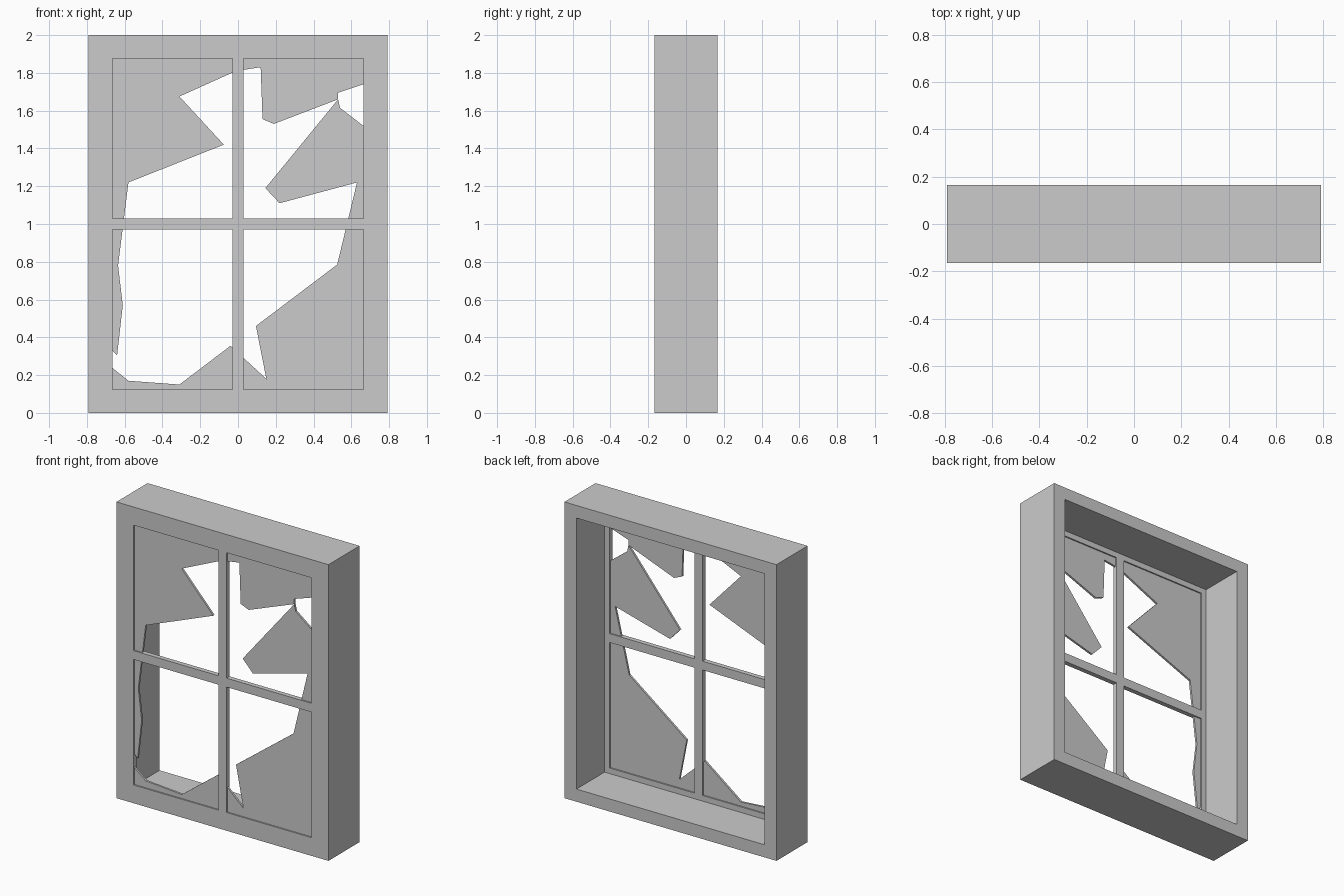
import bpy
import bmesh

# Remove the default object
cube = bpy.data.objects.get("Cube")
if cube:
    bpy.data.objects.remove(cube, do_unlink=True)

# Single plain grey for everything
grey = bpy.data.materials.new("plain_grey")
grey.use_nodes = True
colour = (0.6, 0.6, 0.6, 1.0)
grey.diffuse_color = colour
grey.node_tree.nodes["Principled BSDF"].inputs["Base Color"].default_value = colour

FRONT, BACK = -0.166, 0.166      # depth of the casing
LIP = -0.134                     # rear of the thin front lip
MIDDLE = 1.0                     # height of the window centre
OPEN_X, OPEN_Z = 0.665, 0.877    # half size of the front opening
BAR = 0.03                       # half width of a glazing bar


def finish(name, bm):
    """Turn a bmesh into a named, flat shaded object."""
    bmesh.ops.recalc_face_normals(bm, faces=bm.faces[:])
    mesh = bpy.data.meshes.new(name)
    bm.to_mesh(mesh)
    bm.free()
    mesh.materials.append(grey)
    obj = bpy.data.objects.new(name, mesh)
    bpy.context.scene.collection.objects.link(obj)
    return obj


def prism(name, outline, y0, y1):
    """Extrude an (x, z) outline along y."""
    bm = bmesh.new()
    face = bm.faces.new([bm.verts.new((x, y0, z)) for x, z in outline])
    extruded = bmesh.ops.extrude_face_region(bm, geom=[face])["geom"]
    moved = [g for g in extruded if isinstance(g, bmesh.types.BMVert)]
    bmesh.ops.translate(bm, verts=moved, vec=(0, y1 - y0, 0))
    return finish(name, bm)


def bar(name, x0, x1, z0, z1):
    """Straight glazing bar, as deep as the lip."""
    return prism(name, [(x0, z0), (x1, z0), (x1, z1), (x0, z1)], FRONT, LIP)


def ring_frame(name, profile):
    """Sweep a closed profile of (half width, half height, y) around the window."""
    bm = bmesh.new()
    rings = []
    for half_x, half_z, y in profile:
        corners = [(-half_x, -half_z), (half_x, -half_z), (half_x, half_z), (-half_x, half_z)]
        rings.append([bm.verts.new((x, y, MIDDLE + z)) for x, z in corners])
    for i, ring in enumerate(rings):
        following = rings[(i + 1) % len(rings)]
        for j in range(len(ring)):
            k = (j + 1) % len(ring)
            bm.faces.new((ring[j], ring[k], following[k], following[j]))
    return finish(name, bm)


# Casing: outer box, wide rear recess and narrower front lip
ring_frame("window_frame", [
    (0.792, 1.0, FRONT),
    (0.792, 1.0, BACK),
    (0.702, 0.915, BACK),
    (0.702, 0.915, LIP),
    (OPEN_X, OPEN_Z, LIP),
    (OPEN_X, OPEN_Z, FRONT),
])

# Glazing bars: one upright and two side arms
bar("upright_bar", -BAR, BAR, MIDDLE - OPEN_Z, MIDDLE + OPEN_Z)
bar("right_cross_bar", -OPEN_X, -BAR, MIDDLE - BAR, MIDDLE + BAR)
bar("left_cross_bar", BAR, OPEN_X, MIDDLE - BAR, MIDDLE + BAR)

# Broken glass, tucked slightly into the lip
EDGE = OPEN_X + 0.005
TOP, BOTTOM = MIDDLE + OPEN_Z + 0.005, MIDDLE - OPEN_Z - 0.005
GLASS_FRONT, GLASS_BACK = -0.157, -0.143

# Glass left along the top and the model's right side
prism("upper_broken_glass", [
    (-EDGE, TOP), (-EDGE, 0.335), (-0.64, 0.305), (-0.61, 0.57),
    (-0.635, 0.78), (-0.605, 1.02), (-0.58, 1.22), (-0.075, 1.42),
    (-0.31, 1.675), (-0.01, 1.81), (0.12, 1.83), (0.13, 1.555),
    (0.19, 1.53), (0.53, 1.66), (0.53, 1.695), (EDGE, 1.742), (EDGE, TOP),
], GLASS_FRONT, GLASS_BACK)

# Glass left along the bottom and the model's left side
prism("lower_broken_glass", [
    (EDGE, BOTTOM), (EDGE, 1.515), (0.54, 1.615), (0.53, 1.66),
    (0.145, 1.19), (0.22, 1.11), (0.63, 1.22), (0.525, 0.785),
    (0.095, 0.46), (0.15, 0.18), (-0.04, 0.355), (-0.31, 0.15),
    (-0.58, 0.17), (-EDGE, 0.242), (-EDGE, BOTTOM),
], GLASS_FRONT, GLASS_BACK)
